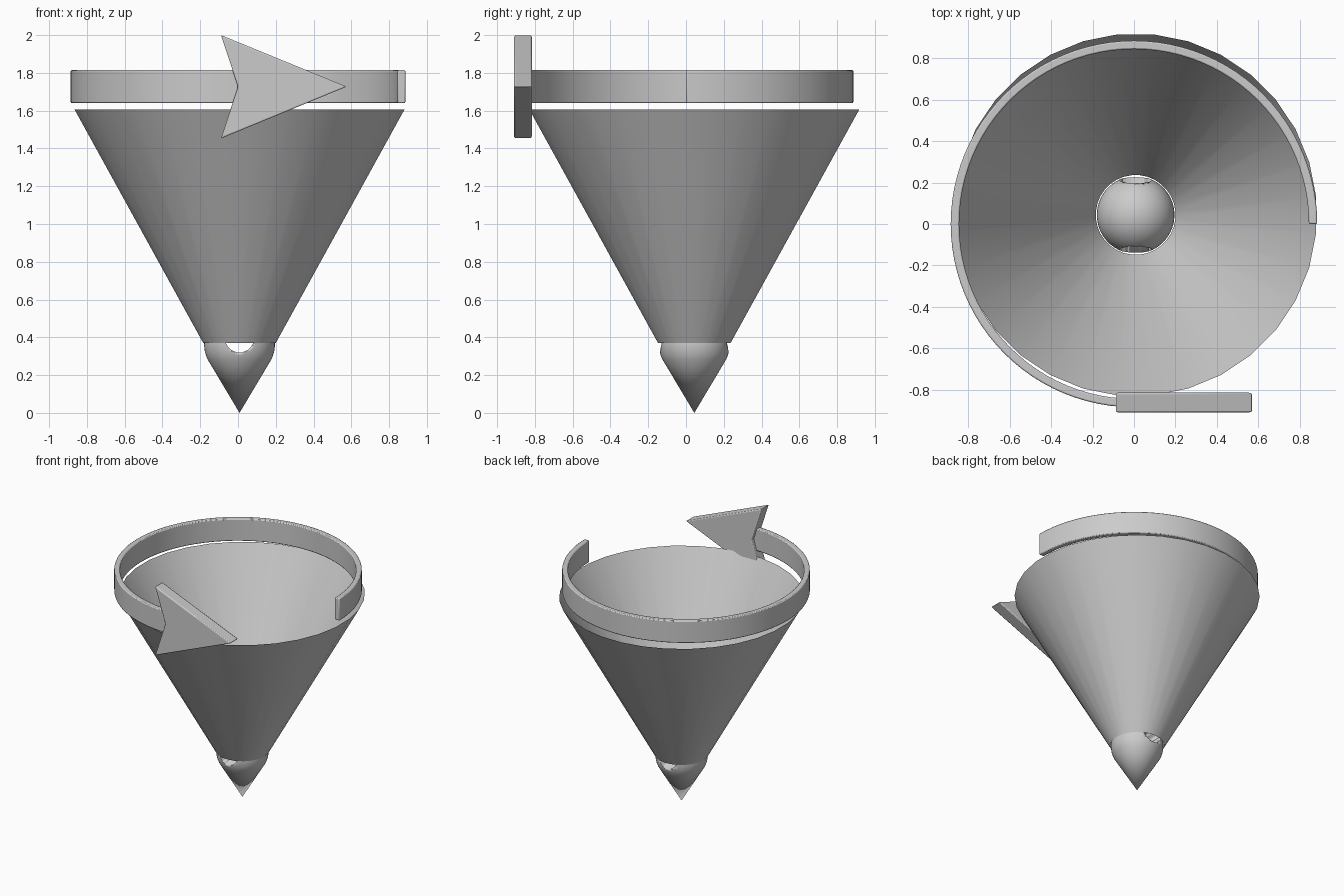
import bpy, bmesh
from math import sin, cos, pi, asin, sqrt, radians
from mathutils import Matrix

if "Cube" in bpy.data.objects:
    bpy.data.objects.remove(bpy.data.objects["Cube"])

CX, CY = 0.008, 0.044  # axis of the cone and the tip


def finish(name, bm, angle=35):
    bmesh.ops.recalc_face_normals(bm, faces=bm.faces)
    me = bpy.data.meshes.new(name)
    bm.to_mesh(me)
    bm.free()
    ob = bpy.data.objects.new(name, me)
    bpy.context.collection.objects.link(ob)
    bpy.ops.object.select_all(action='DESELECT')
    ob.select_set(True)
    bpy.context.view_layer.objects.active = ob
    bpy.ops.object.shade_smooth_by_angle(angle=radians(angle))
    return ob


def add_bevel(ob, width):
    mod = ob.modifiers.new("soft_edges", 'BEVEL')
    mod.width = width
    mod.segments = 2
    mod.limit_method = 'ANGLE'
    mod.angle_limit = radians(35)


def lathe(name, profile, n):
    """Spin (radius, z) points around the cone axis."""
    bm = bmesh.new()
    rings = []
    for r, z in profile:
        if r < 1e-6:
            rings.append([bm.verts.new((CX, CY, z))] * n)
        else:
            rings.append([bm.verts.new((CX + r * cos(2 * pi * (i + .5) / n),
                                        CY + r * sin(2 * pi * (i + .5) / n), z))
                          for i in range(n)])
    for a, b in zip(rings, rings[1:]):
        for i in range(n):
            j = (i + 1) % n
            quad = list(dict.fromkeys([a[i], a[j], b[j], b[i]]))
            bm.faces.new(quad)
    return finish(name, bm)


# open cone shell
lathe("cone_shell", [(0.193, 0.37), (0.877, 1.605)], 32)

# rounded tip: pointed cone running into a ball
R, ZC, Z0 = 0.188, 0.365, 0.283
start = asin((Z0 - ZC) / R)
profile = [(0, 0)]
for k in range(17):
    a = start + (pi / 2 - start) * k / 16
    profile.append((R * cos(a) if k < 16 else 0, ZC + R * sin(a)))
tip = lathe("tip", profile, 48)

# cross hole through the ball
bm = bmesh.new()
bmesh.ops.create_cone(bm, cap_ends=True, segments=32, radius1=0.077, radius2=0.077, depth=1,
                      matrix=Matrix.Translation((CX, CY, 0.397)) @ Matrix.Rotation(pi / 2, 4, 'X'))
cutter = finish("hole_cutter", bm)
cutter.hide_render = True
cutter.hide_viewport = True
cut = tip.modifiers.new("cross_hole", 'BOOLEAN')
cut.operation = 'DIFFERENCE'
cut.solver = 'EXACT'
cut.object = cutter

# three-quarter band of the rotation arrow
bm = bmesh.new()
STEPS = 72
section = [(0.845, 1.64), (0.886, 1.64), (0.886, 1.815), (0.845, 1.815)]
loops = []
for i in range(STEPS + 1):
    a = 1.5 * pi * i / STEPS
    loops.append([bm.verts.new((r * cos(a), r * sin(a), z)) for r, z in section])
for a, b in zip(loops, loops[1:]):
    for k in range(4):
        bm.faces.new((a[k], a[(k + 1) % 4], b[(k + 1) % 4], b[k]))
bm.faces.new(loops[0])
bm.faces.new(loops[-1])
add_bevel(finish("arrow_band", bm), 0.007)

# arrow head
bm = bmesh.new()
outline = [(-0.09, 2.0), (0.0, 1.727), (-0.09, 1.453), (0.575, 1.727)]
front = bm.faces.new([bm.verts.new((x, -0.911, z)) for x, z in outline])
ext = bmesh.ops.extrude_face_region(bm, geom=[front], use_keep_orig=True)
moved = [g for g in ext["geom"] if isinstance(g, bmesh.types.BMVert)]
bmesh.ops.translate(bm, verts=moved, vec=(0, 0.096, 0))
add_bevel(finish("arrow_head", bm), 0.008)
